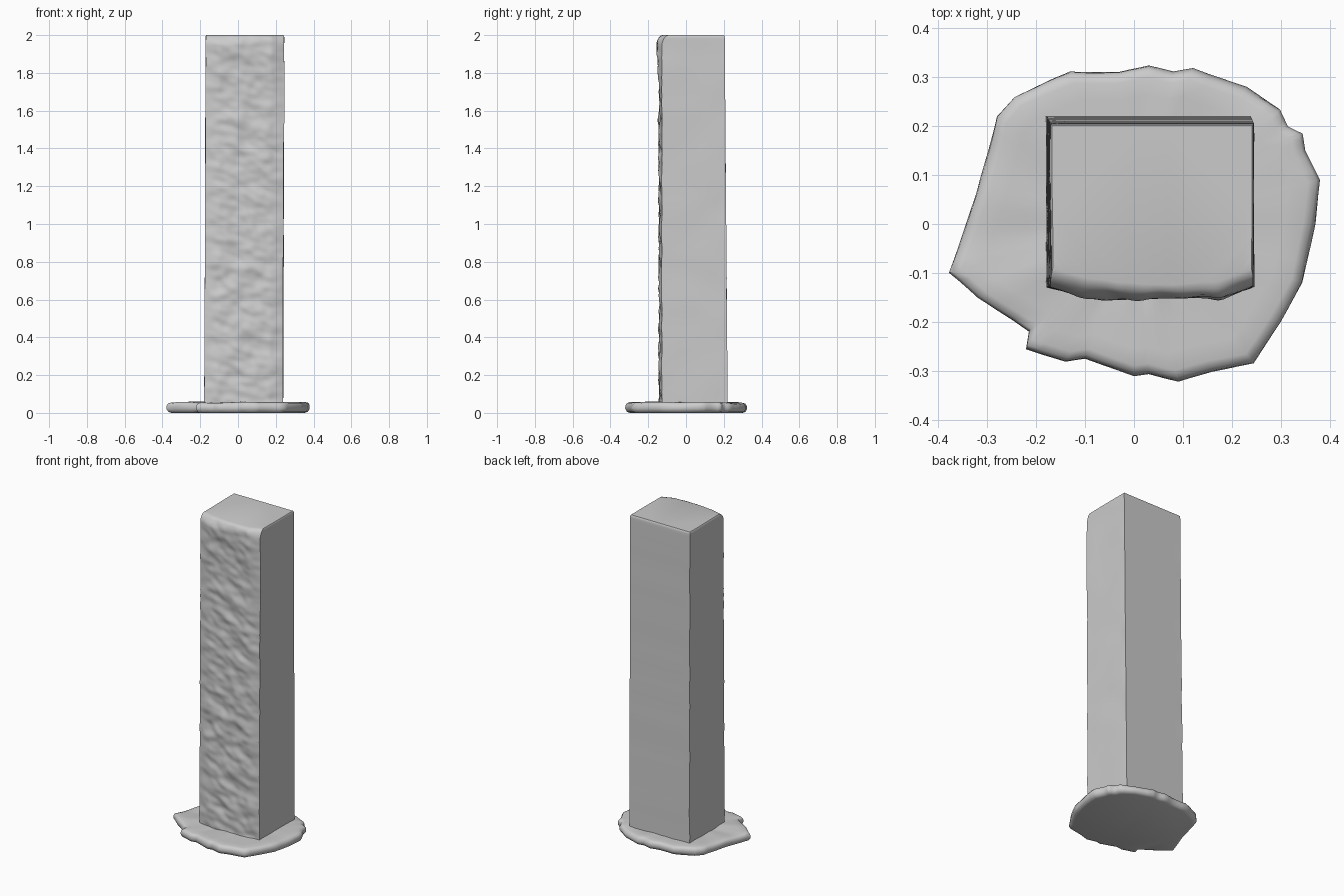
import bpy, bmesh, math
from mathutils import Vector, noise

if "Cube" in bpy.data.objects:
    bpy.data.objects.remove(bpy.data.objects["Cube"])


def lerp(a, b, t):
    return a + (b - a) * t


def loft(name, rings, angle):
    """Skin closed rings of points and cap both ends."""
    bm = bmesh.new()
    loops = [[bm.verts.new(p) for p in ring] for ring in rings]
    n = len(loops[0])
    for lo, hi in zip(loops, loops[1:]):
        for i in range(n):
            j = (i + 1) % n
            bm.faces.new((lo[i], lo[j], hi[j], hi[i]))
    bm.faces.new(loops[0][::-1])
    bm.faces.new(loops[-1])
    bmesh.ops.recalc_face_normals(bm, faces=bm.faces)
    bmesh.ops.triangulate(bm, faces=[f for f in bm.faces if len(f.verts) > 4])
    mesh = bpy.data.meshes.new(name)
    bm.to_mesh(mesh)
    bm.free()
    ob = bpy.data.objects.new(name, mesh)
    bpy.context.collection.objects.link(ob)
    bpy.ops.object.select_all(action='DESELECT')
    ob.select_set(True)
    bpy.context.view_layer.objects.active = ob
    bpy.ops.object.shade_smooth_by_angle(angle=math.radians(angle))
    return ob


# Irregular ground slab, outline counter-clockwise from the back left
outline = [(-0.38, -0.10), (-0.32, -0.15), (-0.215, -0.22), (-0.22, -0.255),
           (-0.14, -0.282), (-0.10, -0.275), (0.0, -0.31), (0.03, -0.305),
           (0.09, -0.32), (0.16, -0.30), (0.245, -0.285), (0.30, -0.20),
           (0.345, -0.12), (0.37, 0.0), (0.38, 0.09), (0.35, 0.15),
           (0.345, 0.185), (0.315, 0.20), (0.30, 0.235), (0.23, 0.28),
           (0.12, 0.317), (0.08, 0.31), (0.03, 0.323), (-0.03, 0.31),
           (-0.13, 0.31), (-0.245, 0.26), (-0.28, 0.22), (-0.30, 0.14),
           (-0.32, 0.06), (-0.35, -0.02)]
fine = []
for a, b in zip(outline, outline[1:] + outline[:1]):
    for k in range(3):
        fine.append((lerp(a[0], b[0], k / 3), lerp(a[1], b[1], k / 3)))

profile = [(0.93, 0.0), (0.975, 0.006), (1.0, 0.022), (0.995, 0.038),
           (0.975, 0.050), (0.93, 0.055), (0.82, 0.055), (0.65, 0.056), (0.45, 0.056)]
rings = []
for s, z in profile:
    ring = []
    for x, y in fine:
        w = noise.noise(Vector((x * 9, y * 9, z * 25)))
        k = s * (1 + 0.012 * w)
        ring.append((x * k, y * k, z + (0.006 * w if z > 0.01 else 0)))
    rings.append(ring)
loft("base_slab", rings, 50)

# Square pillar: rough chiselled front, smooth sides and back
FRONT, SIDE, ROWS = 40, 14, 170


def front_y(u, z):
    """Rough front surface, bowed a little in the middle and towards the top."""
    x = u * 0.42
    tilt = z + 0.25 * x
    bumps = (0.012 * noise.noise(Vector((x * 9, 3.1, tilt * 13)))
             + 0.006 * noise.noise(Vector((x * 20, 7.7, tilt * 28))))
    edge = min(1, 6 * min(u, 1 - u))
    y = -0.128 - 0.012 * edge + bumps * (0.3 + 0.7 * edge)
    y -= 0.018 * max(0, (z - 1.7) / 0.3) * edge * (0.5 + u * 0.6)
    return y


def pillar_ring(z, inset, front_inset):
    t = z / 2

    def wob(y):
        return 0.004 * noise.noise(Vector((y * 4, 0, z * 6)))
    x0 = lerp(-0.179, -0.170, t) + inset
    x1 = lerp(0.238, 0.245, t) - inset
    yb = lerp(0.221, 0.205, t) - inset
    pts = []
    for i in range(FRONT):
        u = i / FRONT
        pts.append((lerp(x0, x1, u) + (wob(0) if i == 0 else 0),
                    front_y(u, z) + front_inset, z))
    for i in range(SIDE):
        y = lerp(front_y(1, z) + front_inset, yb, i / SIDE)
        pts.append((x1 + wob(y + 5), y, z))
    for i in range(SIDE):
        pts.append((lerp(x1, x0, i / SIDE), yb + 0.3 * wob(9), z))
    for i in range(SIDE):
        y = lerp(yb, front_y(0, z) + front_inset, i / SIDE)
        pts.append((x0 + wob(y), y, z))
    return pts


rings = [pillar_ring(lerp(0.02, 1.955, r / ROWS), 0, 0) for r in range(ROWS + 1)]
# Rounded front lip at the top, nearly square elsewhere
rings += [pillar_ring(1.97, 0, 0.004), pillar_ring(1.985, 0, 0.012),
          pillar_ring(1.996, 0.001, 0.023), pillar_ring(2.0, 0.004, 0.036)]
loft("stone_pillar", rings, 45)
